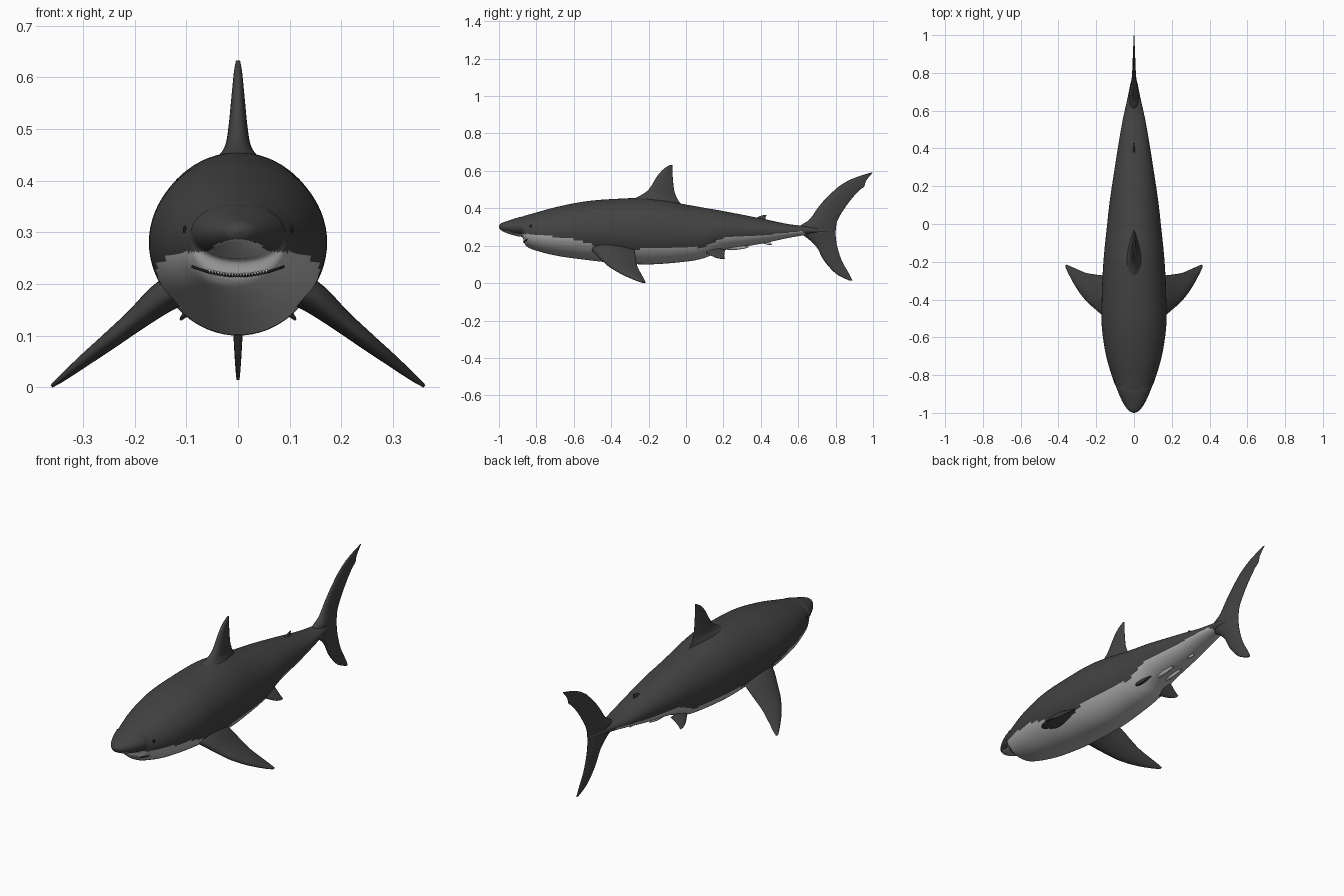
import bpy
import bmesh
import math
from mathutils import Vector, Matrix
from mathutils.bvhtree import BVHTree

cube = bpy.data.objects.get("Cube")
if cube:
    bpy.data.objects.remove(cube, do_unlink=True)


def material(name, grey):
    mat = bpy.data.materials.new(name)
    mat.use_nodes = True
    colour = (grey, grey, grey, 1)
    mat.diffuse_color = colour
    mat.node_tree.nodes["Principled BSDF"].inputs["Base Color"].default_value = colour
    return mat


DARK = material("slate grey skin", 0.055)
LIGHT = material("pale belly", 0.46)
BLACK = material("near black", 0.012)
WHITE = material("tooth white", 0.75)


def spline(rows, steps):
    """Smooth a table of rows with a Catmull-Rom spline."""
    result = []
    for i in range(len(rows) - 1):
        quad = [rows[max(i - 1, 0)], rows[i], rows[i + 1], rows[min(i + 2, len(rows) - 1)]]
        for s in range(steps):
            t = s / steps
            result.append([b + t / 2 * (c - a + t * (2 * a - 5 * b + 4 * c - d
                           + t * (3 * (b - c) + d - a))) for a, b, c, d in zip(*quad)])
    result.append(list(rows[-1]))
    return result


def finish(name, bm, *mats):
    mesh = bpy.data.meshes.new(name)
    bmesh.ops.recalc_face_normals(bm, faces=bm.faces)
    bm.to_mesh(mesh)
    bm.free()
    for mat in mats:
        mesh.materials.append(mat)
    for poly in mesh.polygons:
        poly.use_smooth = True
    obj = bpy.data.objects.new(name, mesh)
    bpy.context.collection.objects.link(obj)
    return obj


def loft(name, rings, *mats):
    bm = bmesh.new()
    loops = [[bm.verts.new(p) for p in ring] for ring in rings]
    n = len(loops[0])
    for a, b in zip(loops, loops[1:]):
        for i in range(n):
            j = (i + 1) % n
            bm.faces.new((a[i], a[j], b[j], b[i]))
    bm.faces.new(loops[0])
    bm.faces.new(loops[-1])
    return finish(name, bm, *mats)


def fin(name, stations, mat=DARK, side=1, steps=5, n=12):
    """Stations: span x, span z, leading y, trailing y, half thickness."""
    first, last = stations[0], stations[-1]
    span = Vector((last[0] - first[0], last[1] - first[1])).normalized()
    rings = []
    for x, z, lead, trail, half in spline(stations, steps):
        ring = []
        for i in range(2 * n):
            u = (1 - math.cos(math.pi * i / n)) / 2
            t = half * 2.6 * math.sqrt(u) * (1 - u) * (1 if i <= n else -1)
            ring.append((side * (x + span.y * t), lead + u * (trail - lead), z - span.x * t))
        rings.append(ring)
    return loft(name, rings, mat)


def interpolate(table, y):
    for (y0, z0), (y1, z1) in zip(table, table[1:]):
        if y <= y1:
            return z0 + (z1 - z0) * (y - y0) / (y1 - y0)
    return table[-1][1]


# Body: y, half width, top z, bottom z
body_rows = [
    (-1, .004, .306, .298), (-.988, .028, .32, .282), (-.95, .056, .334, .264),
    (-.9, .08, .35, .25), (-.874, .09, .356, .243), (-.86, .096, .361, .205),
    (-.82, .112, .372, .18), (-.7, .147, .405, .148), (-.55, .17, .435, .126),
    (-.4, .171, .449, .11), (-.2, .162, .453, .1), (0, .142, .42, .115),
    (.1, .131, .402, .135), (.2, .117, .385, .175), (.4, .086, .346, .21),
    (.55, .06, .315, .242), (.65, .038, .305, .258), (.75, .017, .295, .268),
    (.79, .004, .285, .275),
]
SEGMENTS = 72
rings = []
for y, w, top, bottom in spline(body_rows, 9):
    mid, high = (top + bottom) / 2, (top - bottom) / 2
    rings.append([(w * math.cos(a), y, mid + high * math.sin(a))
                  for a in (math.tau * i / SEGMENTS for i in range(SEGMENTS))])
body = loft("body", rings, DARK, LIGHT)

# Pale underside below a wavy line along the flank
belly_line = [(-1, .288), (-.9, .264), (-.8, .258), (-.6, .236), (-.52, .215),
              (-.46, .17), (-.3, .165), (-.22, .19), (.1, .19), (.13, .212),
              (.22, .248), (.45, .26), (.62, .278), (.66, .25), (.67, .1)]
for poly in body.data.polygons:
    poly.material_index = int(poly.center.z < interpolate(belly_line, poly.center.y))

# Dorsal fins
fin("dorsal_fin", [
    (0, .40, -.33, -.01, .05), (0, .44, -.30, -.04, .042), (0, .465, -.25, -.053, .026),
    (0, .5, -.2, -.064, .019), (0, .57, -.155, -.071, .012), (0, .61, -.12, -.071, .008),
    (0, .632, -.085, -.073, .004)])
fin("second_dorsal_fin", [
    (0, .32, .33, .43, .009), (0, .345, .37, .425, .006), (0, .36, .4, .43, .003),
    (0, .364, .42, .432, .002)])

# Tail fin, lower tip to upper tip
fin("tail_fin", [
    (0, .014, .872, .89, .003), (0, .05, .802, .872, .006), (0, .12, .738, .833, .01),
    (0, .19, .7, .81, .014), (0, .235, .655, .802, .02), (0, .27, .61, .8, .025),
    (0, .305, .61, .803, .025), (0, .34, .66, .812, .019), (0, .4, .703, .848, .013),
    (0, .45, .745, .885, .01), (0, .5, .797, .93, .008), (0, .515, .815, .952, .007),
    (0, .545, .862, .962, .006), (0, .57, .92, .98, .004), (0, .592, .992, 1, .002)])

# Paired fins and claspers
for label, side in (("left", 1), ("right", -1)):
    fin(label + "_pectoral_fin", [
        (.1, .2, -.52, -.29, .035), (.15, .17, -.495, -.275, .03),
        (.2, .129, -.455, -.268, .022), (.25, .089, -.41, -.26, .017),
        (.3, .05, -.345, -.24, .012), (.34, .018, -.275, -.222, .007),
        (.361, .002, -.232, -.215, .003)], side=side)
    fin(label + "_pelvic_fin", [
        (.06, .18, .08, .21, .012), (.085, .158, .115, .205, .009),
        (.105, .138, .155, .205, .005), (.112, .13, .185, .208, .002)], side=side)
    rings = []
    for y, z, r in spline([(.17, .195, .012), (.25, .188, .011), (.31, .191, .007),
                           (.335, .193, .001)], 4):
        rings.append([(side * .025 + r * math.cos(a), y, z + r * math.sin(a))
                      for a in (math.tau * i / 12 for i in range(12))])
    loft(label + "_clasper", rings, LIGHT)

fin("anal_fin", [
    (0, .24, .36, .45, .008), (0, .218, .39, .452, .006), (0, .205, .435, .46, .002)], LIGHT)

# Mouth line and teeth follow the jaw surface
mesh = body.data
surface = BVHTree.FromPolygons([v.co for v in mesh.vertices],
                               [p.vertices[:] for p in mesh.polygons])
path = []
for i in range(-16, 17):
    x = .088 * i / 16
    hit = surface.ray_cast(Vector((x, -2, .216 + 2.3 * x * x)), Vector((0, 1, 0)))[0]
    if hit:
        path.append(hit)

curve = bpy.data.curves.new("mouth_line", "CURVE")
curve.dimensions = "3D"
curve.bevel_depth = .003
line = curve.splines.new("POLY")
line.points.add(len(path) - 1)
for point, co in zip(line.points, path):
    point.co = (*co, 1)
curve.materials.append(BLACK)
bpy.context.collection.objects.link(bpy.data.objects.new("mouth_line", curve))

bm = bmesh.new()
for co in path:
    if abs(co.x) < .06:
        place = Matrix.Translation(co + Vector((0, -.003, 0))) @ Matrix.Rotation(math.pi, 4, "X")
        bmesh.ops.create_cone(bm, cap_ends=True, segments=6, radius1=.0025, radius2=0,
                              depth=.009, matrix=place)
finish("teeth", bm, WHITE)

# Eyes
for label, side in (("left", 1), ("right", -1)):
    hit = surface.ray_cast(Vector((side, -.83, .305)), Vector((-side, 0, 0)))[0]
    bm = bmesh.new()
    bmesh.ops.create_uvsphere(bm, u_segments=12, v_segments=8, radius=.008,
                              matrix=Matrix.Translation(hit) @ Matrix.Diagonal((.4, 1, 1, 1)))
    finish(label + "_eye", bm, BLACK)
